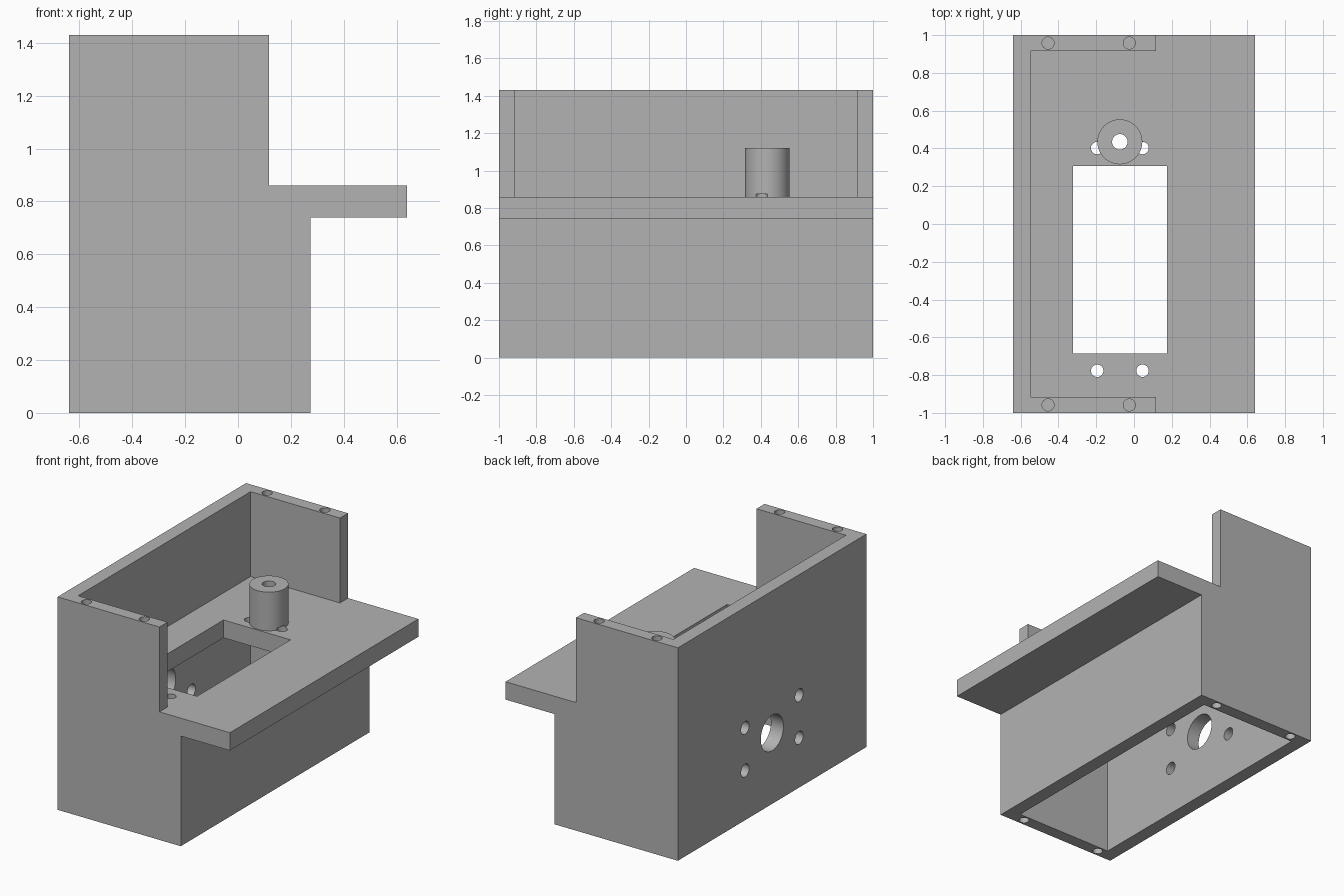
import bpy
import bmesh
from mathutils import Matrix, Vector

if "Cube" in bpy.data.objects:
    bpy.data.objects.remove(bpy.data.objects["Cube"], do_unlink=True)

grey = bpy.data.materials.new("plain grey")
grey.use_nodes = True
grey.diffuse_color = (0.45, 0.45, 0.45, 1)
grey.node_tree.nodes["Principled BSDF"].inputs["Base Color"].default_value = grey.diffuse_color


def finish(name, bm):
    bmesh.ops.recalc_face_normals(bm, faces=bm.faces)
    mesh = bpy.data.meshes.new(name)
    bm.to_mesh(mesh)
    bm.free()
    mesh.materials.append(grey)
    obj = bpy.data.objects.new(name, mesh)
    bpy.context.collection.objects.link(obj)
    return obj


def box(name, low, high):
    low, high = Vector(low), Vector(high)
    bm = bmesh.new()
    bmesh.ops.create_cube(bm, size=1, matrix=Matrix.Translation((low + high) / 2)
                          @ Matrix.Diagonal((*(high - low), 1)))
    return finish(name, bm)


def cylinder(name, radius, start, end, sides=32):
    start, end = Vector(start), Vector(end)
    axis = end - start
    turn = axis.to_track_quat("Z", "Y").to_matrix().to_4x4()
    bm = bmesh.new()
    bmesh.ops.create_cone(bm, cap_ends=True, segments=sides, radius1=radius, radius2=radius,
                          depth=axis.length, matrix=Matrix.Translation((start + end) / 2) @ turn)
    return finish(name, bm)


def cut(target, cutter):
    mod = target.modifiers.new("cut", "BOOLEAN")
    mod.operation = "DIFFERENCE"
    mod.solver = "EXACT"
    mod.object = cutter
    bpy.context.view_layer.objects.active = target
    bpy.ops.object.modifier_apply(modifier=mod.name)
    bpy.data.objects.remove(cutter, do_unlink=True)


BACK, SHELF_LOW, SHELF_TOP, TOP = -0.64, 0.74, 0.86, 1.43
INNER_BACK, INNER_SIDE = -0.547, 0.915

# Housing: stepped side profile extruded across the width
profile = [(BACK, 0), (0.275, 0), (0.275, SHELF_LOW), (0.64, SHELF_LOW),
           (0.64, SHELF_TOP), (0.117, SHELF_TOP), (0.117, TOP), (BACK, TOP)]
bm = bmesh.new()
face = bm.faces.new([bm.verts.new((x, -1, z)) for x, z in profile])
side = bmesh.ops.extrude_face_region(bm, geom=[face])["geom"]
bmesh.ops.translate(bm, vec=(0, 2, 0), verts=[v for v in side if isinstance(v, bmesh.types.BMVert)])
housing = finish("housing", bm)

# Lower cavity, upper bay and shelf window
cut(housing, box("cavity", (INNER_BACK, -INNER_SIDE, -0.1), (0.182, INNER_SIDE, SHELF_LOW)))
cut(housing, box("bay", (INNER_BACK, -INNER_SIDE, SHELF_TOP), (0.9, INNER_SIDE, 1.6)))
cut(housing, box("window", (-0.323, -0.685, 0.6), (0.175, 0.308, 1)))

# Post standing on the shelf
POST_X, POST_Y = -0.075, 0.435
post = cylinder("post", 0.119, (POST_X, POST_Y, SHELF_TOP), (POST_X, POST_Y, 1.12), 64)
for target in (housing, post):
    cut(target, cylinder("bore", 0.041, (POST_X, POST_Y, 0.6), (POST_X, POST_Y, 1.3)))

# Shelf screw holes, which also nick the foot of the post
for x in (-0.195, 0.045):
    for y in (-0.777, 0.402):
        cut(housing, cylinder("screw_hole", 0.033, (x, y, 0.6), (x, y, 0.875)))
    cut(post, cylinder("screw_nick", 0.033, (x, 0.402, 0.6), (x, 0.402, 0.875)))

# Blind holes in the top and bottom rims
for y in (-0.958, 0.958):
    for x in (-0.455, -0.025):
        cut(housing, cylinder("top_hole", 0.032, (x, y, 1.23), (x, y, 1.5)))
    for x in (-0.5, 0.115):
        cut(housing, cylinder("bottom_hole", 0.032, (x, y, -0.1), (x, y, 0.2)))

# Shaft opening and its four mounting holes in the back wall
MID = 0.477
cut(housing, cylinder("shaft_hole", 0.12, (-0.8, 0, MID), (-0.4, 0, MID), 48))
for y in (-0.287, 0.287):
    for z in (MID - 0.143, MID + 0.143):
        cut(housing, cylinder("mount_hole", 0.043, (-0.8, y, z), (-0.4, y, z)))

# Smooth round walls, sharp edges
for obj in (housing, post):
    bpy.ops.object.select_all(action="DESELECT")
    obj.select_set(True)
    bpy.context.view_layer.objects.active = obj
    bpy.ops.object.shade_smooth_by_angle()
